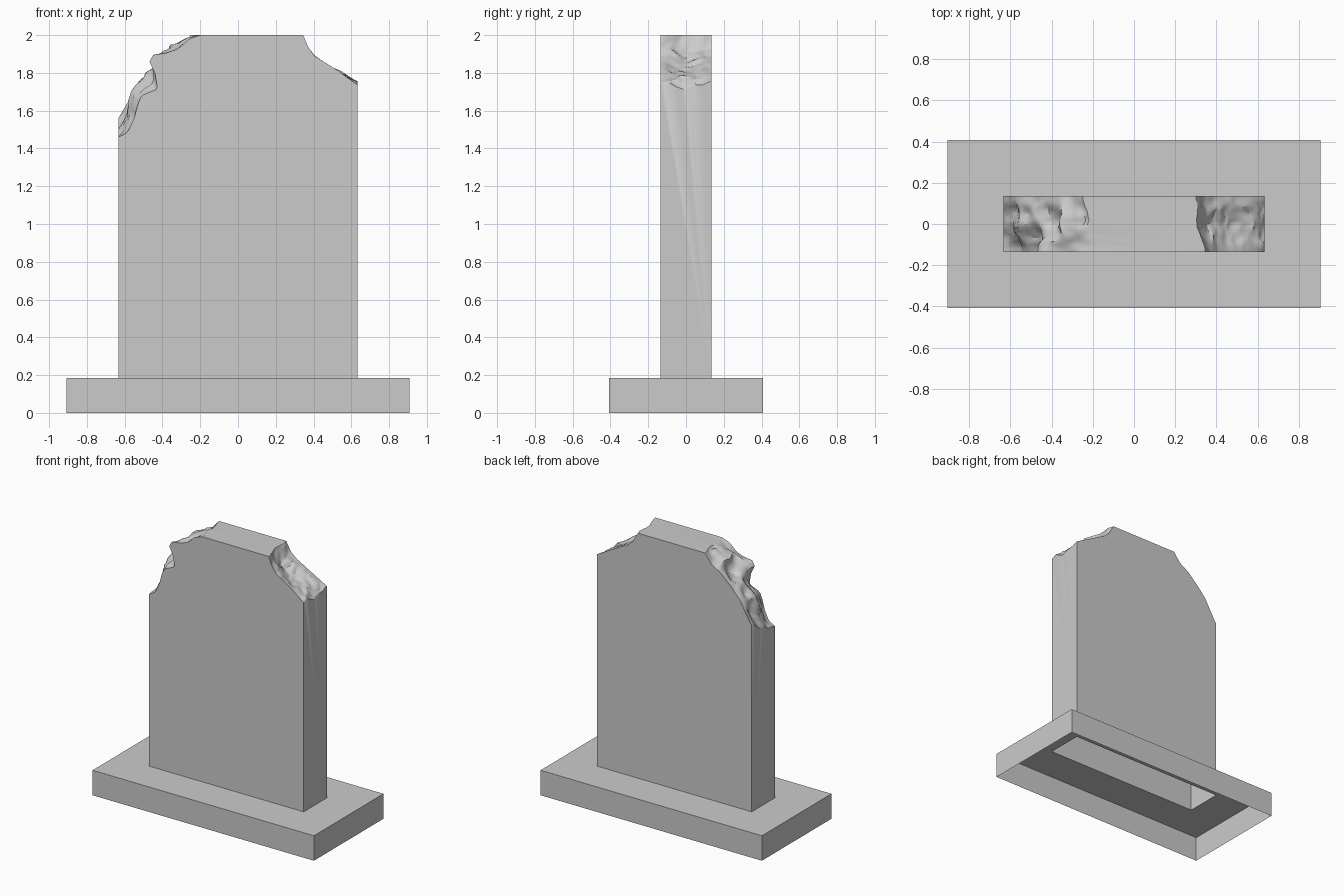
import bpy, bmesh
from mathutils import Vector, noise

if "Cube" in bpy.data.objects:
    bpy.data.objects.remove(bpy.data.objects["Cube"])

BX, BY, BH = 0.907, 0.407, 0.185     # plinth half sizes and height
SX, SY, TOP = 0.633, 0.135, 2.0      # slab half sizes and top
NU, NV = 36, 16                      # resolution of the broken corners


def make_object(name, bm):
    bmesh.ops.recalc_face_normals(bm, faces=bm.faces)
    mesh = bpy.data.meshes.new(name)
    bm.to_mesh(mesh)
    bm.free()
    ob = bpy.data.objects.new(name, mesh)
    bpy.context.collection.objects.link(ob)
    return ob


def rect(bm, x, y, z):
    return [bm.verts.new(p) for p in ((-x, -y, z), (x, -y, z), (x, y, z), (-x, y, z))]


def bridge(bm, a, b):
    for i in range(4):
        j = (i + 1) % 4
        bm.faces.new((a[i], a[j], b[j], b[i]))


def sample(profile, t):
    """Point at fraction t of the length of a polyline."""
    pts = [Vector(p) for p in profile]
    lens = [(b - a).length for a, b in zip(pts, pts[1:])]
    d = t * sum(lens)
    for a, b, n in zip(pts, pts[1:], lens):
        if d <= n:
            return a.lerp(b, d / n)
        d -= n
    return pts[-1]


def broken_corner(bm, front, middle, back, amp):
    """Rough fracture surface between three profiles, from the side up to the top."""
    grid = []
    for j in range(NV + 1):
        v = j / NV
        a, b, k = (front, middle, v * 2) if v < 0.5 else (middle, back, v * 2 - 1)
        k = k * k * (3 - 2 * k)
        fade = min(1, 5 * min(v, 1 - v))
        row = []
        for i in range(NU + 1):
            p = sample(a, i / NU).lerp(sample(b, i / NU), k)
            q = Vector((p.x, (v * 2 - 1) * SY, p.y))
            n = noise.noise_vector(q * 11) + noise.noise_vector(q * 26) * 0.5
            d = n * amp * fade
            x, z = q.x + d.x, q.z + d.z
            if i == 0:
                x = q.x
            if i == NU:
                z = TOP
            x = max(-SX, min(SX, x))
            row.append(bm.verts.new((x, q.y, min(TOP, z))))
        grid.append(row)
    for r, s in zip(grid, grid[1:]):
        for i in range(NU):
            bm.faces.new((r[i], r[i + 1], s[i + 1], s[i]))
    return grid


# Plinth: open underneath, with an opening where the slab stands
bm = bmesh.new()
low, high, hole = rect(bm, BX, BY, 0), rect(bm, BX, BY, BH), rect(bm, SX, SY, BH)
bridge(bm, low, high)
bridge(bm, high, hole)
make_object("plinth", bm)

# Slab: hollow shell with two broken upper corners
bm = bmesh.new()
left = broken_corner(
    bm,
    [(-SX, 1.46), (-.585, 1.485), (-.55, 1.56), (-.53, 1.635), (-.51, 1.68), (-.425, 1.715),
     (-.44, 1.8), (-.47, 1.86), (-.45, 1.895), (-.38, 1.905), (-.32, 1.925), (-.26, 1.98), (-.2, TOP)],
    [(-SX, 1.5), (-.59, 1.58), (-.56, 1.71), (-.5, 1.77), (-.46, 1.815), (-.41, 1.83),
     (-.36, 1.88), (-.345, 1.945), (-.26, 1.965), (-.22, TOP)],
    [(-SX, 1.56), (-.58, 1.65), (-.535, 1.73), (-.46, 1.81), (-.38, 1.885), (-.305, 1.93), (-.25, TOP)],
    0.028)
right = broken_corner(
    bm,
    [(SX, 1.735), (.525, 1.815), (.405, 1.89), (.37, 1.94), (.345, TOP)],
    [(SX, 1.715), (.57, 1.775), (.5, 1.79), (.39, 1.86), (.34, 1.92), (.31, TOP)],
    [(SX, 1.755), (.515, 1.82), (.387, 1.89), (.34, 1.93), (.3, TOP)],
    0.025)
foot = rect(bm, SX, SY, BH)
bm.faces.new([foot[0], foot[1]] + right[0] + left[0][::-1])
bm.faces.new([foot[3], foot[2]] + right[-1] + left[-1][::-1])
bm.faces.new([foot[0], foot[3]] + [r[0] for r in reversed(left)])
bm.faces.new([foot[1], foot[2]] + [r[0] for r in reversed(right)])
bm.faces.new([r[-1] for r in left] + [r[-1] for r in reversed(right)])
slab = make_object("broken_slab", bm)

# Soft shading on the fracture, crisp edges elsewhere
bpy.context.view_layer.objects.active = slab
slab.select_set(True)
bpy.ops.object.shade_smooth_by_angle(angle=0.6)
